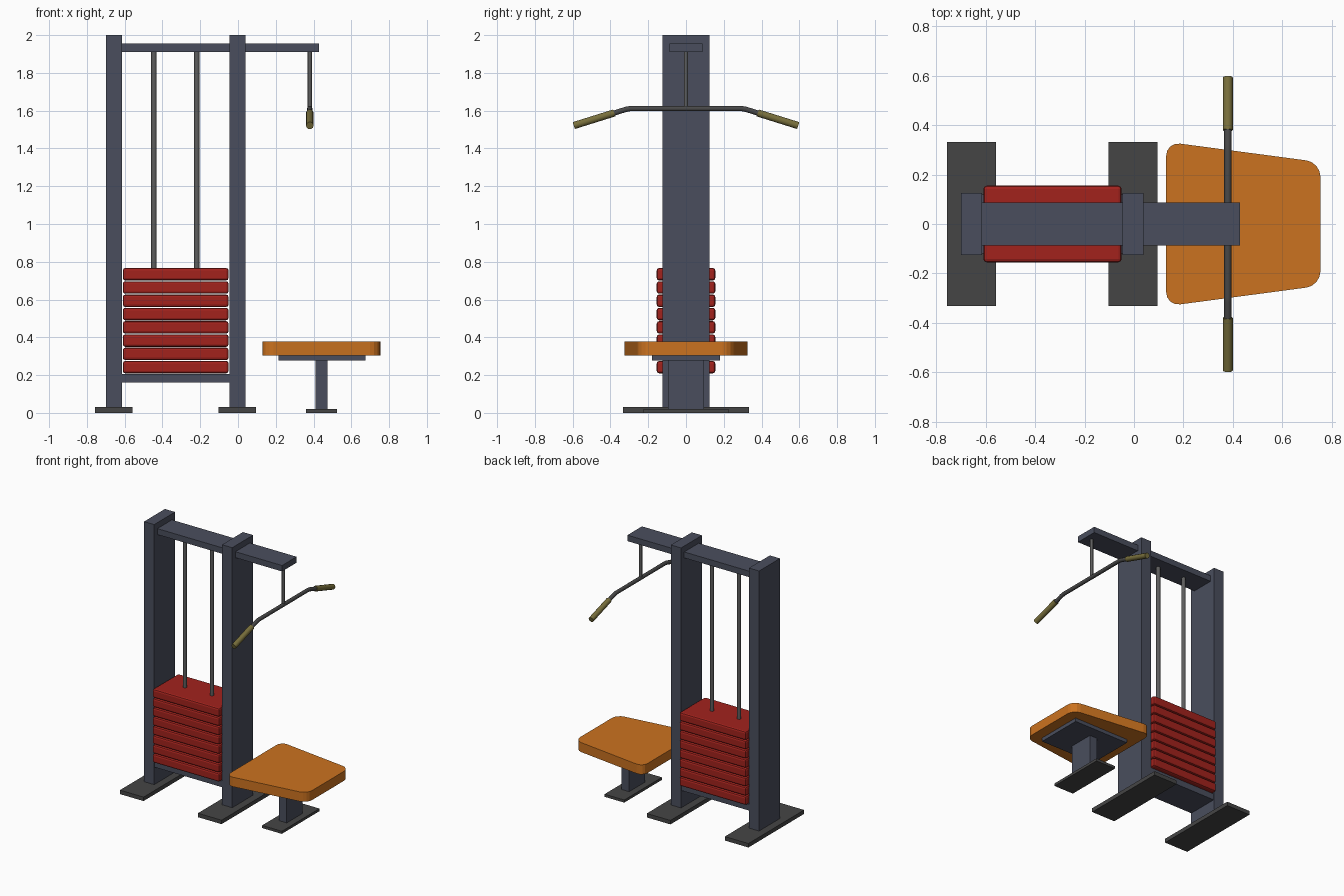
import bpy, bmesh
from math import radians

if "Cube" in bpy.data.objects:
    bpy.data.objects.remove(bpy.data.objects["Cube"])


def material(name, r, g, b):
    m = bpy.data.materials.new(name)
    m.diffuse_color = (r, g, b, 1)
    m.use_nodes = True
    m.node_tree.nodes["Principled BSDF"].inputs["Base Color"].default_value = m.diffuse_color
    return m


FRAME = material("frame_paint", 0.068, 0.076, 0.11)
RUBBER = material("foot_rubber", 0.06, 0.06, 0.06)
RED = material("plate_red", 0.36, 0.016, 0.012)
ORANGE = material("seat_orange", 0.6, 0.17, 0.014)
STEEL = material("rod_steel", 0.11, 0.11, 0.11)
BAR = material("bar_steel", 0.065, 0.065, 0.065)
GRIP = material("grip_olive", 0.19, 0.16, 0.045)


def prism(name, outline, z0, z1, mat):
    """Extrude a counter-clockwise xy outline from z0 to z1."""
    bm = bmesh.new()
    face = bm.faces.new([bm.verts.new((x, y, z0)) for x, y in outline])
    out = bmesh.ops.extrude_face_region(bm, geom=[face])
    verts = [v for v in out["geom"] if isinstance(v, bmesh.types.BMVert)]
    bmesh.ops.translate(bm, verts=verts, vec=(0, 0, z1 - z0))
    bmesh.ops.recalc_face_normals(bm, faces=bm.faces)
    me = bpy.data.meshes.new(name)
    bm.to_mesh(me)
    bm.free()
    me.materials.append(mat)
    ob = bpy.data.objects.new(name, me)
    bpy.context.collection.objects.link(ob)
    return ob


def box(name, x0, x1, half_y, z0, z1, mat):
    return prism(name, [(x0, -half_y), (x1, -half_y), (x1, half_y), (x0, half_y)],
                 z0, z1, mat)


def tube(name, points, radius, mat):
    """Round tube along a path, with closed ends."""
    cu = bpy.data.curves.new(name, "CURVE")
    cu.dimensions = "3D"
    cu.bevel_depth = radius
    cu.bevel_resolution = 3
    cu.use_fill_caps = True
    sp = cu.splines.new("POLY")
    sp.points.add(len(points) - 1)
    for p, co in zip(sp.points, points):
        p.co = (*co, 1)
    cu.materials.append(mat)
    ob = bpy.data.objects.new(name, cu)
    bpy.context.collection.objects.link(ob)
    bpy.ops.object.select_all(action="DESELECT")
    ob.select_set(True)
    bpy.context.view_layer.objects.active = ob
    bpy.ops.object.convert(target="MESH")
    bpy.ops.object.shade_smooth_by_angle(angle=radians(40))
    return ob


# Uprights on their floor feet
for side, x in (("left", -0.6575), ("right", -0.0035)):
    box(f"{side}_foot", x - 0.099, x + 0.099, 0.333, 0, 0.03, RUBBER)
    box(f"{side}_upright", x - 0.0425, x + 0.0425, 0.125, 0.03, 2.0, FRAME)

# Cross beams
box("top_beam", -0.615, 0.43, 0.087, 1.91, 1.955, FRAME)
box("lower_beam", -0.615, -0.046, 0.12, 0.16, 0.207, FRAME)

# Weight stack
for i in range(8):
    z = 0.209 + i * 0.0703
    plate = box(f"weight_plate_{i + 1}", -0.61, -0.05, 0.155, z, z + 0.066, RED)
    bev = plate.modifiers.new("rounded_edges", "BEVEL")
    bev.width = 0.013
    bev.segments = 2

# Guide rods
for side, x in (("left", -0.445), ("right", -0.218)):
    tube(f"{side}_guide_rod", [(x, 0, 0.76), (x, 0, 1.915)], 0.0145, STEEL)

# Cable and pull-down bar
X = 0.38
tube("cable", [(X, 0, 1.61), (X, 0, 1.915)], 0.011, STEEL)
half = [(0.295, 1.611), (0.318, 1.607), (0.58, 1.525)]
path = [(X, -y, z) for y, z in reversed(half)] + [(X, y, z) for y, z in half]
tube("pull_bar", path, 0.0145, BAR)
for side, s in (("front", -1), ("back", 1)):
    tube(f"{side}_grip", [(X, s * 0.38, 1.588), (X, s * 0.594, 1.521)], 0.02, GRIP)

# Seat pedestal
box("seat_foot", 0.36, 0.525, 0.225, 0, 0.02, RUBBER)
box("seat_post", 0.41, 0.475, 0.095, 0.02, 0.28, FRAME)
box("seat_support_plate", 0.215, 0.675, 0.18, 0.278, 0.305, FRAME)

# Tapered seat cushion with rounded corners
seat = prism("seat", [(0.13, -0.333), (0.755, -0.25), (0.755, 0.25), (0.13, 0.333)],
             0.305, 0.377, ORANGE)
bm = bmesh.new()
bm.from_mesh(seat.data)
corners = [e for e in bm.edges if abs(e.verts[0].co.z - e.verts[1].co.z) > 0.01]
bmesh.ops.bevel(bm, geom=corners, offset=0.058, segments=4, profile=0.5, affect="EDGES")
bm.to_mesh(seat.data)
bm.free()
